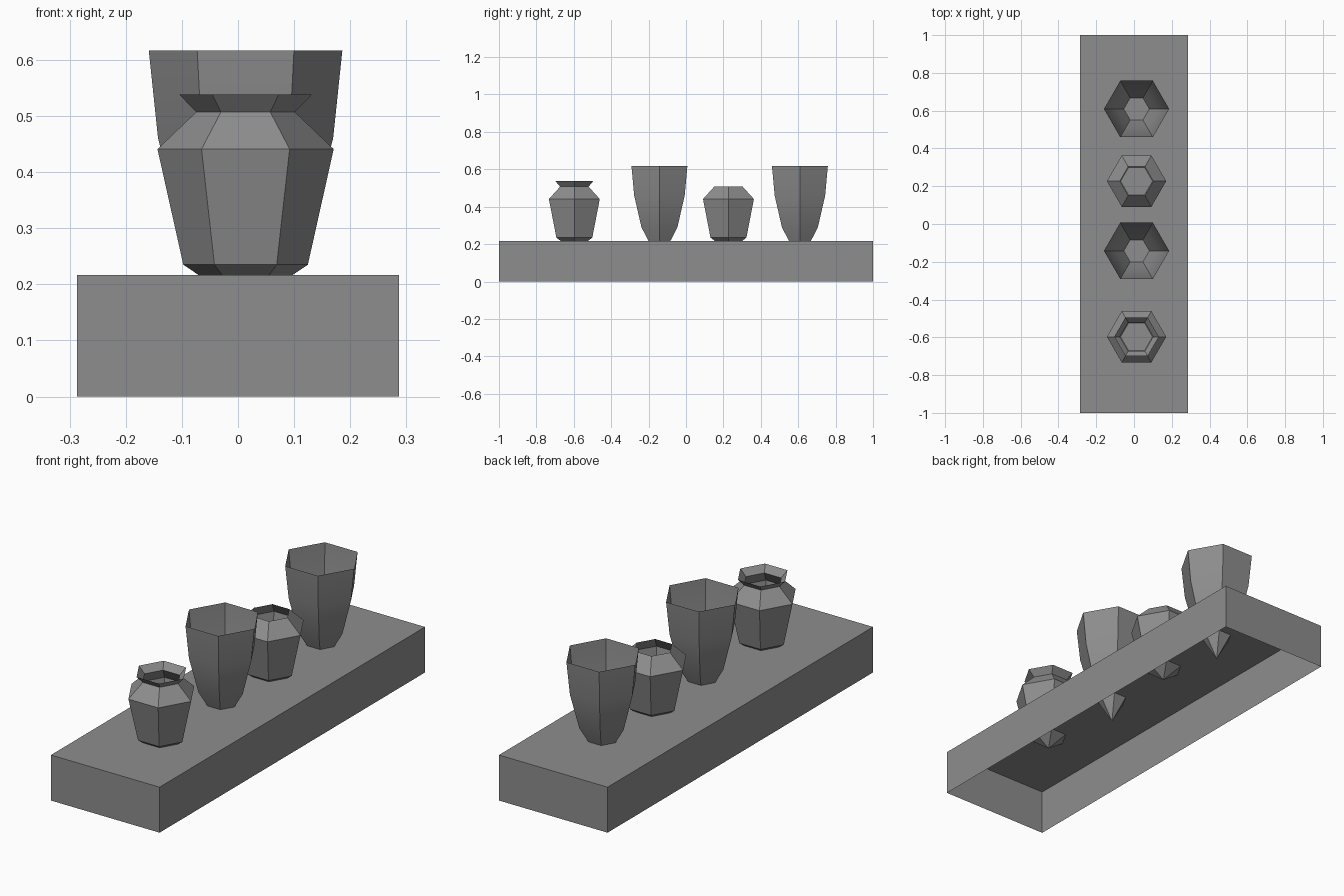
import bpy, bmesh, math

cube = bpy.data.objects.get("Cube")
if cube:
    bpy.data.objects.remove(cube)

GREY = (0.27, 0.27, 0.27, 1)
clay = bpy.data.materials.new("plain grey")
clay.use_nodes = True
clay.diffuse_color = GREY
clay.node_tree.nodes["Principled BSDF"].inputs["Base Color"].default_value = GREY


def add_object(name, bm):
    mesh = bpy.data.meshes.new(name)
    bm.to_mesh(mesh)
    bm.free()
    mesh.materials.append(clay)
    obj = bpy.data.objects.new(name, mesh)
    bpy.context.collection.objects.link(obj)
    return obj


def add_vessel(name, y, tip, profile, sides=6):
    """Open thin-walled hexagonal vessel rising from a pointed foot."""
    bm = bmesh.new()
    point = bm.verts.new((0, 0, tip))
    below = None
    for radius, z in profile:
        angles = [math.tau * i / sides for i in range(sides)]
        ring = [bm.verts.new((radius * math.cos(a), radius * math.sin(a), z)) for a in angles]
        for i in range(sides):
            j = (i + 1) % sides
            if below:
                bm.faces.new((below[i], below[j], ring[j], ring[i]))
            else:
                bm.faces.new((point, ring[j], ring[i]))
        below = ring
    obj = add_object(name, bm)
    obj.location = (0.0135, y, 0)
    bpy.ops.object.select_all(action="DESELECT")
    obj.select_set(True)
    bpy.context.view_layer.objects.active = obj
    bpy.ops.object.shade_smooth_by_angle(angle=math.radians(25))


# Shelf: a box left open underneath
bm = bmesh.new()
bmesh.ops.create_cube(bm, size=1)
bmesh.ops.scale(bm, vec=(0.573, 2, 0.217), verts=bm.verts)
bmesh.ops.translate(bm, vec=(0, 0, 0.1085), verts=bm.verts)
bm.normal_update()
bmesh.ops.delete(bm, geom=[f for f in bm.faces if f.normal.z < -0.5], context="FACES_ONLY")
add_object("shelf", bm)

# Vessels, their feet passing through the shelf top
jar = [(0.111, 0.235), (0.157, 0.441), (0.088, 0.507)]
tall = [(0.111, 0.29), (0.156, 0.46), (0.1725, 0.617)]
add_vessel("lipped_jar", -0.597, 0.16, jar + [(0.118, 0.538)])
add_vessel("front_tall_vase", -0.142, 0.103, tall)
add_vessel("plain_jar", 0.227, 0.16, jar)
add_vessel("back_tall_vase", 0.609, 0.103, tall)
